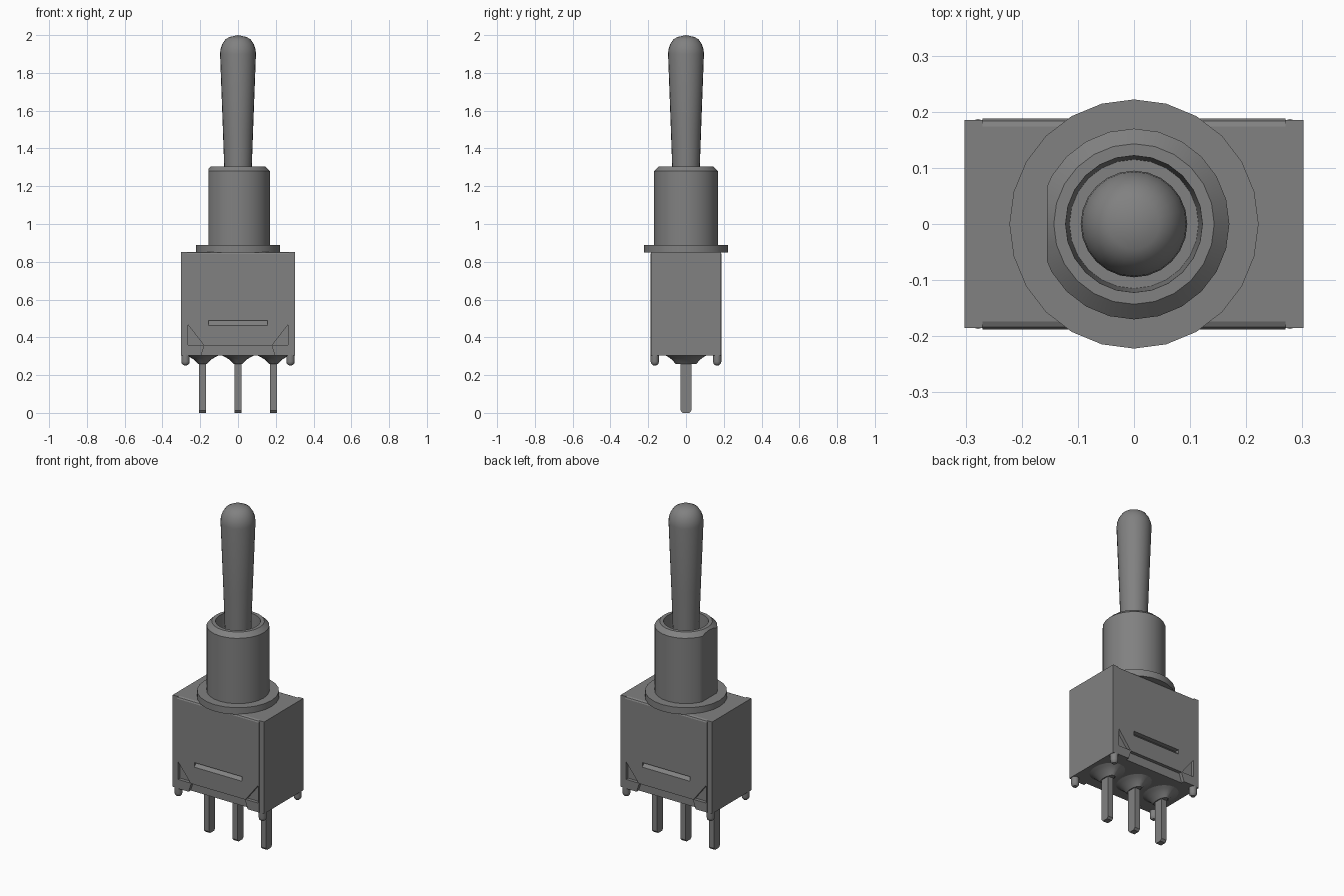
import bpy, bmesh, math
from mathutils import Vector

if "Cube" in bpy.data.objects:
    bpy.data.objects.remove(bpy.data.objects["Cube"], do_unlink=True)

grey = bpy.data.materials.new("switch grey")
grey.use_nodes = True
col = (0.22, 0.22, 0.22, 1)
grey.diffuse_color = col
grey.node_tree.nodes["Principled BSDF"].inputs["Base Color"].default_value = col


def finish(name, bm, smooth=False):
    """Turn a bmesh into a named grey object."""
    bmesh.ops.remove_doubles(bm, verts=bm.verts, dist=1e-5)
    bmesh.ops.recalc_face_normals(bm, faces=bm.faces)
    me = bpy.data.meshes.new(name)
    bm.to_mesh(me)
    bm.free()
    me.materials.append(grey)
    ob = bpy.data.objects.new(name, me)
    bpy.context.collection.objects.link(ob)
    if smooth:
        bpy.ops.object.select_all(action='DESELECT')
        ob.select_set(True)
        bpy.context.view_layer.objects.active = ob
        bpy.ops.object.shade_smooth_by_angle(angle=math.radians(32))
    return ob


def lathe(name, profile, x=0, y=0, sides=24, flat_x=None):
    """Spin an (r, z) profile about a vertical axis, with an optional flat side."""
    bm = bmesh.new()
    vs = [bm.verts.new((r, 0, z)) for r, z in profile]
    es = [bm.edges.new(p) for p in zip(vs, vs[1:])]
    bmesh.ops.spin(bm, geom=vs + es, cent=(0, 0, 0), axis=(0, 0, 1),
                   angle=math.tau, steps=sides, use_duplicate=False)
    bmesh.ops.remove_doubles(bm, verts=bm.verts, dist=1e-5)
    if flat_x is not None:
        bmesh.ops.bisect_plane(bm, geom=bm.verts[:] + bm.edges[:] + bm.faces[:],
                               plane_co=(flat_x, 0, 0), plane_no=(-1, 0, 0), clear_outer=True)
        bmesh.ops.holes_fill(bm, edges=[e for e in bm.edges if e.is_boundary])
    bmesh.ops.translate(bm, verts=bm.verts, vec=(x, y, 0))
    return finish(name, bm, True)


def prism(name, pts, axis, lo, hi):
    """Extrude a 2D outline: (y, z) along x, or (x, z) along y."""
    bm = bmesh.new()
    def place(a, b, t):
        return (t, a, b) if axis == 'x' else (a, t, b)
    f = bm.faces.new([bm.verts.new(place(a, b, lo)) for a, b in pts])
    ext = bmesh.ops.extrude_face_region(bm, geom=[f])
    move = Vector((hi - lo, 0, 0) if axis == 'x' else (0, hi - lo, 0))
    bmesh.ops.translate(bm, verts=[v for v in ext["geom"] if isinstance(v, bmesh.types.BMVert)], vec=move)
    return finish(name, bm)


def cut(ob, cutter):
    """Subtract a cutter and discard it."""
    m = ob.modifiers.new("cut", 'BOOLEAN')
    m.operation, m.object, m.solver = 'DIFFERENCE', cutter, 'EXACT'
    bpy.ops.object.select_all(action='DESELECT')
    ob.select_set(True)
    bpy.context.view_layer.objects.active = ob
    bpy.ops.object.modifier_apply(modifier=m.name)
    bpy.data.objects.remove(cutter, do_unlink=True)


# Housing shell with rolled top edges
D = 0.188
half = [(D, 0.305), (D, 0.84), (D - 0.004, 0.848), (D - 0.014, 0.853)]
shell = prism("housing_shell", half + [(-y, z) for y, z in reversed(half)], 'x', -0.27, 0.27)

# Recesses on the front and back faces
for s in (-1, 1):
    lo, hi = sorted((s * (D - 0.02), s * (D + 0.05)))
    for m in (-1, 1):
        tri = [(m * 0.264, 0.465), (m * 0.264, 0.36), (m * 0.182, 0.36)]
        cut(shell, prism("corner_cutter", tri, 'y', lo, hi))
    strip = [(-0.178, 0.358), (0.178, 0.358), (0.2, 0.29), (-0.2, 0.29)]
    cut(shell, prism("strip_cutter", strip, 'y', lo, hi))
    wedge = [(s * (D + 0.01), 0.489), (s * (D - 0.028), 0.489), (s * (D + 0.01), 0.452)]
    cut(shell, prism("slot_cutter", wedge, 'x', -0.157, 0.157))

# End plates closing the housing
for m, side in ((1, "left"), (-1, "right")):
    lo, hi = sorted((m * 0.27, m * 0.302))
    d = D - 0.003
    prism("end_plate_" + side, [(-d, 0.305), (d, 0.305), (d, 0.853), (-d, 0.853)], 'x', lo, hi)

# Flange, threaded bushing with one flat, and toggle lever
lathe("flange", [(0, 0.85), (0.222, 0.85), (0.222, 0.89), (0, 0.89)])
lathe("bushing", [(0, 0.88), (0.17, 0.88), (0.17, 1.28), (0.143, 1.305),
                  (0.122, 1.305), (0.115, 1.15), (0, 1.15)], flat_x=-0.155)
lathe("lever", [(0, 1.14), (0.068, 1.14), (0.073, 1.3), (0.08, 1.5), (0.095, 1.9), (0.093, 1.925),
                (0.083, 1.953), (0.066, 1.978), (0.045, 1.99), (0, 2.0)])

# Corner feet with rounded tips
for x in (-0.278, 0.278):
    for y in (-0.165, 0.165):
        lathe("foot", [(0, 0.25), (0.012, 0.253), (0.02, 0.262), (0.022, 0.272), (0.022, 0.31), (0, 0.31)],
              x, y, 12)

# Terminal pins, each with a concave sealant fillet at its root
for x in (-0.188, 0, 0.188):
    pin = [(-0.028, 0.32), (-0.028, 0.012), (-0.018, 0), (0.018, 0), (0.028, 0.012), (0.028, 0.32)]
    prism("terminal_pin", pin, 'x', x - 0.0175, x + 0.0175)
    bm = bmesh.new()
    rings = []
    for rx, ry, z in ((0.094, 0.115, 0.308), (0.07, 0.095, 0.297), (0.045, 0.075, 0.282), (0.024, 0.055, 0.26)):
        rings.append([bm.verts.new((x + rx * math.cos(a), ry * math.sin(a), z))
                      for a in (math.tau * i / 20 for i in range(20))])
    for a, b in zip(rings, rings[1:]):
        for i in range(20):
            j = (i + 1) % 20
            bm.faces.new((a[i], a[j], b[j], b[i]))
    bm.faces.new(rings[0])
    bm.faces.new(rings[-1])
    finish("pin_sealant", bm, True)
